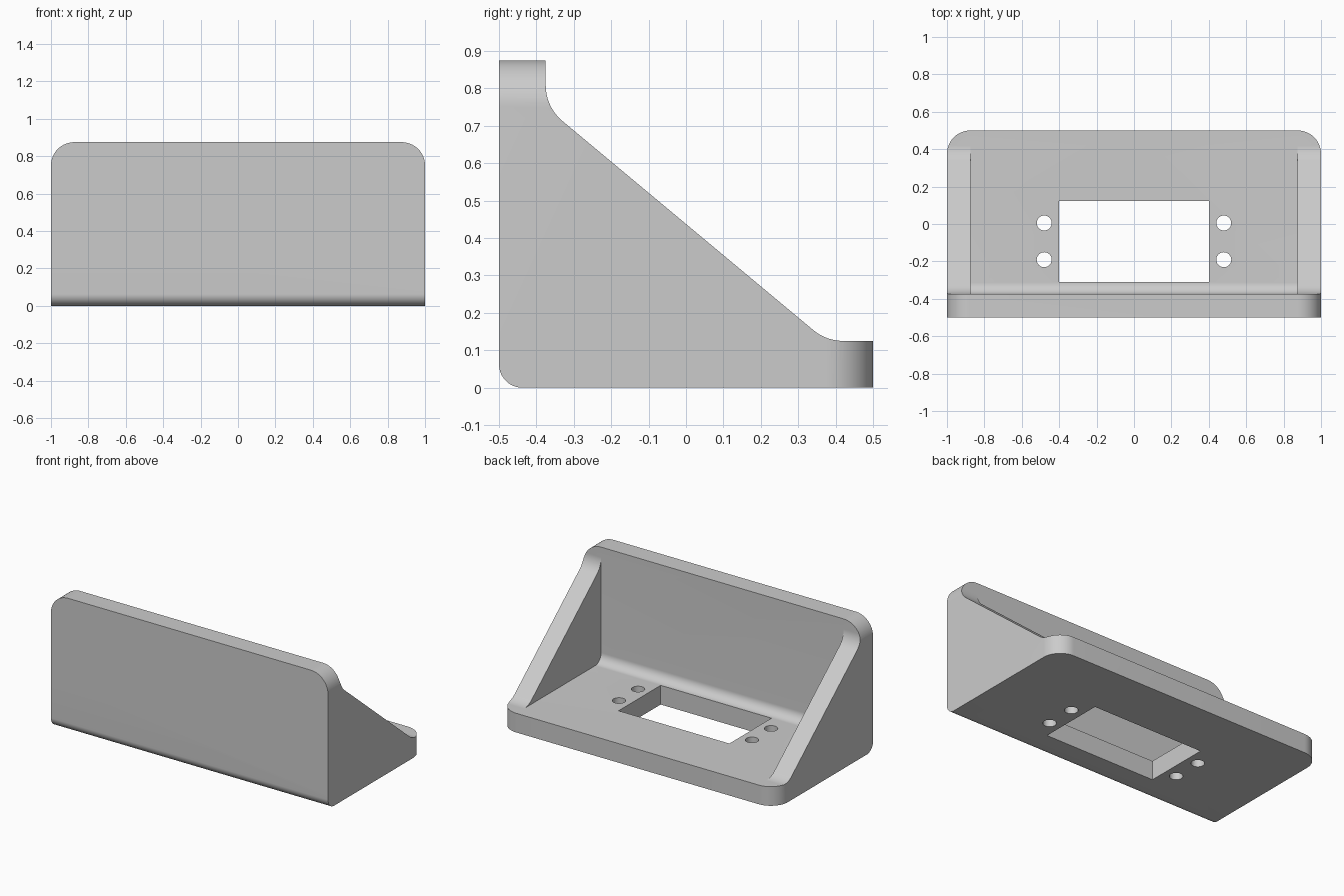
import bpy, bmesh
from math import cos, sin, pi, radians, atan2, tan
from mathutils import Vector

if "Cube" in bpy.data.objects:
    bpy.data.objects.remove(bpy.data.objects["Cube"])

T, R, SMALL = 0.125, 0.125, 0.0625   # wall thickness, large and small radii
W, D, H = 1.0, 0.5, 0.875            # half width, half depth, height

grey = bpy.data.materials.new("plain_grey")
grey.use_nodes = True
colour = (0.6, 0.6, 0.6, 1)
grey.diffuse_color = colour
grey.node_tree.nodes["Principled BSDF"].inputs["Base Color"].default_value = colour


def rounded(points, steps=16):
    """Outline from (u, v, radius) corners, each replaced by a tangent arc."""
    out = []
    for i, (u, v, r) in enumerate(points):
        p = Vector((u, v))
        if r == 0:
            out.append(p)
            continue
        a = (Vector(points[i - 1][:2]) - p).normalized()
        b = (Vector(points[(i + 1) % len(points)][:2]) - p).normalized()
        half = a.angle(b) / 2
        centre = p + (a + b).normalized() * (r / sin(half))
        start = p + a * (r / tan(half)) - centre
        end = p + b * (r / tan(half)) - centre
        sweep = start.angle_signed(end)
        first = atan2(start.y, start.x)
        for k in range(steps + 1):
            t = first - sweep * k / steps
            out.append(centre + Vector((cos(t), sin(t))) * r)
    return out


def prism(name, outline, axis, lo, hi):
    """Extrude a flat outline along an axis; u, v are the other two axes."""
    place = {"x": lambda p: (lo, p.x, p.y),
             "y": lambda p: (p.x, lo, p.y),
             "z": lambda p: (p.x, p.y, lo)}[axis]
    step = Vector([(hi - lo) * (axis == c) for c in "xyz"])
    bm = bmesh.new()
    face = bm.faces.new([bm.verts.new(place(p)) for p in outline])
    top = bmesh.ops.extrude_face_region(bm, geom=[face])["geom"]
    bmesh.ops.translate(bm, vec=step, verts=[g for g in top if isinstance(g, bmesh.types.BMVert)])
    bmesh.ops.recalc_face_normals(bm, faces=bm.faces)
    mesh = bpy.data.meshes.new(name)
    bm.to_mesh(mesh)
    bm.free()
    mesh.materials.append(grey)
    obj = bpy.data.objects.new(name, mesh)
    bpy.context.collection.objects.link(obj)
    return obj


# Side silhouette: upright plate, sloping gusset and base in one solid
bracket = prism("mounting_bracket", rounded([
    (-D, 0, SMALL), (D, 0, 0), (D, T, 0), (D - T, T, R),
    (T - D, H - T, R), (T - D, H, 0), (-D, H, 0)]), "x", -W, W)


def cut(cutter, operation="DIFFERENCE"):
    """Apply one boolean to the bracket and discard the cutter."""
    mod = bracket.modifiers.new(cutter.name, "BOOLEAN")
    mod.operation, mod.solver, mod.object = operation, "EXACT", cutter
    bpy.context.view_layer.objects.active = bracket
    bpy.ops.object.modifier_apply(modifier=mod.name)
    bpy.data.objects.remove(cutter)


# Space between the gussets, with a fillet where plate meets base
cut(prism("pocket", rounded([
    (T - D, T, SMALL), (1, T, 0), (1, 1, 0), (T - D, 1, 0)]), "x", T - W, W - T))

# Rounded top corners of the plate and rear corners of the base
cut(prism("plate_outline", rounded([
    (-W, -1, 0), (W, -1, 0), (W, H, R), (-W, H, R)]), "y", -1, 1), "INTERSECT")
cut(prism("base_outline", rounded([
    (-W, -1, 0), (W, -1, 0), (W, D, R), (-W, D, R)]), "z", -1, 2), "INTERSECT")

# Rectangular opening and four screw holes through the base
mid = -0.093
cut(prism("opening", [Vector((x, y)) for x, y in (
    (-0.4, mid - 0.217), (0.4, mid - 0.217), (0.4, mid + 0.217), (-0.4, mid + 0.217))],
    "z", -0.1, 0.3))
for x in (-0.48, 0.48):
    for y in (mid - 0.098, mid + 0.098):
        ring = [Vector((x + 0.04 * cos(k * pi / 16), y + 0.04 * sin(k * pi / 16)))
                for k in range(32)]
        cut(prism("screw_hole", ring, "z", -0.1, 0.3))

# Smooth fillets, crisp edges
bpy.ops.object.select_all(action="DESELECT")
bracket.select_set(True)
bpy.context.view_layer.objects.active = bracket
bpy.ops.object.shade_smooth_by_angle(angle=radians(30))
